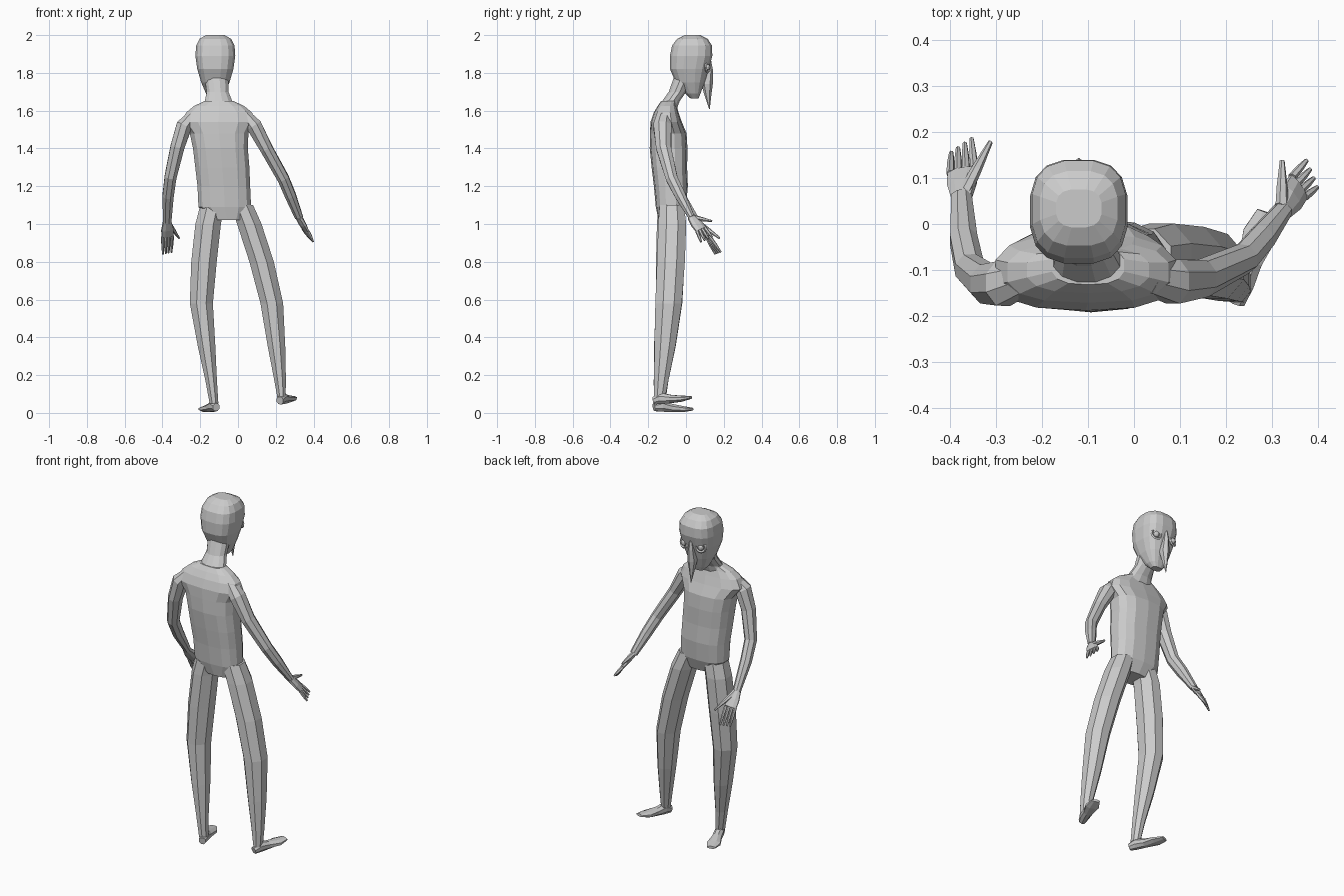
import bpy, bmesh, math
from mathutils import Vector as V


def loft(name, rings, n=8, side=(1, 0, 0), axis=None, p=1.0):
    """Skin capped rings (x, y, z, half width along side, half depth); p < 1 makes them boxier."""
    bm = bmesh.new()
    pts = [V(r[:3]) for r in rings]
    loops = []
    for i, r in enumerate(rings):
        t = V(axis) if axis else pts[min(i + 1, len(pts) - 1)] - pts[max(i - 1, 0)]
        t.normalize()
        s = V(side)
        s = (s - t * s.dot(t)).normalized()
        u = t.cross(s)
        loop = []
        for k in range(n):
            a = 2 * math.pi * (k + 0.5) / n
            c, d = math.cos(a), math.sin(a)
            c = math.copysign(abs(c) ** p, c)
            d = math.copysign(abs(d) ** p, d)
            loop.append(bm.verts.new(pts[i] + s * c * r[3] + u * d * r[4]))
        loops.append(loop)
    for a, b in zip(loops, loops[1:]):
        for k in range(n):
            j = (k + 1) % n
            bm.faces.new((a[k], a[j], b[j], b[k]))
    bm.faces.new(loops[0])
    bm.faces.new(loops[-1])
    bmesh.ops.recalc_face_normals(bm, faces=bm.faces)
    me = bpy.data.meshes.new(name)
    bm.to_mesh(me)
    bm.free()
    ob = bpy.data.objects.new(name, me)
    bpy.context.collection.objects.link(ob)
    return ob


UP = (0, 0, 1)

# torso with sloping shoulders
loft("torso", [
    (-.055, -.085, 1.02, .085, .06),
    (-.07, -.08, 1.09, .142, .08),
    (-.075, -.08, 1.2, .142, .09),
    (-.083, -.088, 1.3, .146, .094),
    (-.093, -.092, 1.4, .148, .1),
    (-.1, -.094, 1.48, .158, .097),
    (-.105, -.105, 1.54, .2, .083),
    (-.1, -.105, 1.59, .178, .066),
    (-.1, -.1, 1.625, .135, .05),
    (-.1, -.09, 1.65, .08, .042)], n=14, axis=UP, p=.75)

# neck
loft("neck", [
    (-.1, -.1, 1.6, .11, .05),
    (-.103, -.08, 1.65, .075, .048),
    (-.108, -.045, 1.7, .06, .048),
    (-.115, -.01, 1.78, .065, .055)], n=12, axis=UP)

# head, boxy skull narrowing to the chin
HX = -.12
loft("head", [
    (HX, .045, 1.665, .03, .022),
    (HX, .037, 1.69, .05, .04),
    (HX, .022, 1.75, .076, .078),
    (HX, .018, 1.82, .097, .104),
    (HX, .027, 1.89, .107, .114),
    (HX, .032, 1.945, .103, .107),
    (HX, .034, 1.98, .085, .082),
    (HX, .034, 2.0, .05, .042)], n=16, axis=UP, p=.72)

# long pointed beak-like nose
loft("nose", [
    (HX, .122, 1.87, .008, .01),
    (HX, .12, 1.81, .018, .024),
    (HX, .112, 1.74, .026, .03),
    (HX, .115, 1.69, .016, .02),
    (HX, .124, 1.61, .001, .002)], n=6, axis=UP)

# eyes with raised sockets
for s in (-1, 1):
    at = (HX + s * .056, .112, 1.83)
    rot = (math.pi / 2 + .12, 0, -s * .3)
    bpy.ops.mesh.primitive_torus_add(location=at, rotation=rot, major_segments=12, minor_segments=4,
                                     major_radius=.027, minor_radius=.007)
    bpy.context.object.name = "eye_socket"
    bpy.ops.mesh.primitive_uv_sphere_add(location=at, segments=10, ring_count=6, radius=.017)
    bpy.context.object.name = "eyeball"

# legs: bent outward at the knee
loft("left_leg", [
    (-.135, -.082, 1.1, .07, .07),
    (-.158, -.08, 1.0, .073, .08),
    (-.18, -.083, .8, .073, .082),
    (-.194, -.09, .58, .066, .076),
    (-.166, -.112, .35, .05, .062),
    (-.142, -.132, .17, .033, .042),
    (-.127, -.14, .05, .025, .033)], axis=UP)
loft("right_leg", [
    (.02, -.075, 1.1, .065, .07),
    (.06, -.073, 1.0, .07, .08),
    (.125, -.08, .8, .07, .08),
    (.179, -.092, .58, .065, .076),
    (.204, -.112, .35, .05, .06),
    (.222, -.13, .18, .034, .042),
    (.23, -.14, .085, .024, .033)], axis=UP)

# feet: heel, instep, ball, toes
for name, heel, toe in (("left_foot", V((-.115, -.17, .03)), V((-.188, .032, .022))),
                        ("right_foot", V((.222, -.17, .065)), V((.29, .025, .084)))):
    rings = []
    for f, w, h, dz in ((0, .02, .022, 0), (.2, .027, .032, .008), (.45, .028, .024, 0),
                        (.75, .04, .017, -.004), (1, .025, .008, -.002)):
        c = heel.lerp(toe, f)
        rings.append((c.x, c.y, c.z + dz, w, h))
    loft(name, rings, n=8)

# arms
loft("left_arm", [
    (-.235, -.115, 1.575, .03, .04),
    (-.285, -.13, 1.52, .045, .052),
    (-.32, -.13, 1.41, .04, .046),
    (-.357, -.098, 1.25, .034, .037),
    (-.37, -.035, 1.15, .032, .034),
    (-.375, .06, 1.01, .024, .019)], n=8)
loft("right_arm", [
    (.03, -.115, 1.585, .03, .04),
    (.085, -.125, 1.52, .045, .052),
    (.15, -.118, 1.4, .036, .043),
    (.24, -.075, 1.24, .033, .034),
    (.278, -.03, 1.15, .031, .031),
    (.323, .03, 1.035, .023, .018)], n=8)


# hands: flat palm, four fingers fanned across it, one thumb
def hand(name, wrist, knuckle, tips, thumb, across):
    wrist, knuckle, across = V(wrist), V(knuckle), V(across).normalized()
    mid = wrist.lerp(knuckle, .55)
    loft(name + "_palm", [(*wrist, .023, .017), (*mid, .035, .016), (*knuckle, .035, .011)], side=across)
    first, last = V(tips[0]), V(tips[1])
    for k in range(4):
        a = knuckle + across * (-.027 + .018 * k)
        b = first.lerp(last, k / 3)
        m = a.lerp(b, .55)
        loft(name + "_finger", [(*a, .009, .01), (*m, .008, .009), (*b, .005, .005)], n=6, side=across)
    b = V(thumb)
    m = wrist.lerp(b, .5)
    loft(name + "_thumb", [(*wrist.lerp(b, .12), .015, .014), (*m, .012, .012), (*b, .005, .006)], n=6, side=across)


hand("left_hand", (-.375, .055, 1.015), (-.373, .115, .935),
     ((-.397, .155, .84), (-.353, .185, .85)), (-.312, .178, .925), (1, .25, .1))
hand("right_hand", (.322, .028, 1.037), (.357, .08, .97),
     ((.398, .08, .905), (.375, .138, .93)), (.322, .138, 1.015), (-.5, .8, .3))
